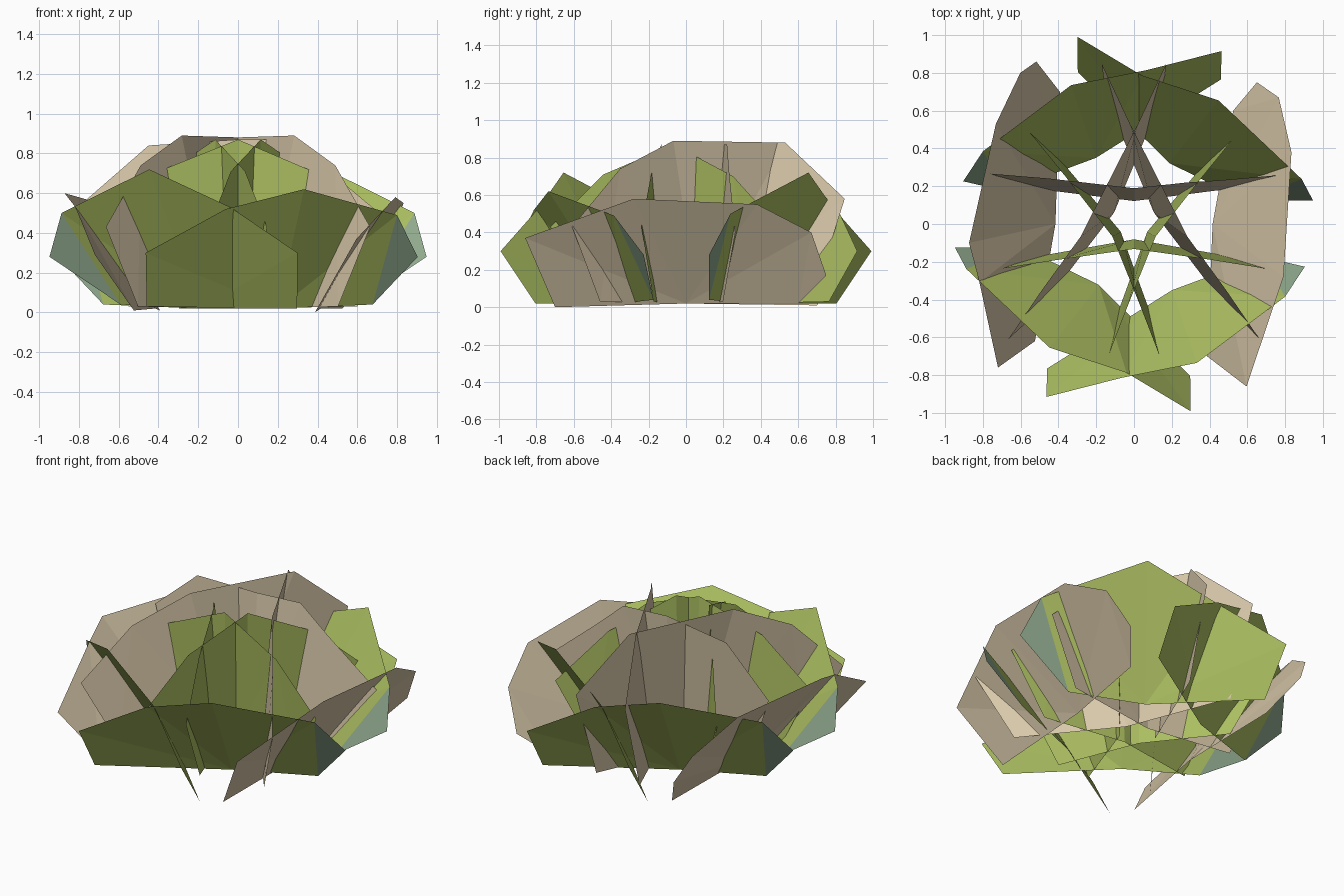
import bpy, bmesh, math

if "Cube" in bpy.data.objects:
    bpy.data.objects.remove(bpy.data.objects["Cube"])


def material(name, rgb):
    m = bpy.data.materials.new(name)
    m.diffuse_color = (*rgb, 1)
    m.use_nodes = True
    m.node_tree.nodes["Principled BSDF"].inputs["Base Color"].default_value = m.diffuse_color
    return m


GREEN = material("leaf_green", (0.41, 0.52, 0.12))
BROWN = material("dry_brown", (0.69, 0.58, 0.40))
TEAL = material("leaf_tip_teal", (0.28, 0.40, 0.27))

# Leaf card outlines: (distance along card, height), from one bottom corner over the top
SIDE_RIGHT = [(0.60, 0.02), (0.75, 0.17), (0.67, 0.40), (0.38, 0.55),
              (-0.28, 0.58), (-0.86, 0.37), (-0.70, 0.0)]
SIDE_LEFT = [(0.62, 0.01), (0.76, 0.29), (0.31, 0.53), (0.10, 0.60),
             (-0.53, 0.56), (-0.80, 0.38), (-0.86, 0.22), (-0.70, 0.01)]
LOW = [(0.50, 0.04), (0.67, 0.28), (0.50, 0.49), (-0.08, 0.62),
       (-0.46, 0.52), (-0.86, 0.30), (-0.78, 0.03)]
TALL = [(0.45, 0.04), (0.76, 0.28), (0.65, 0.50), (0.06, 0.72),
        (-0.36, 0.53), (-0.755, 0.30), (-0.66, 0.02)]
INNER_DRY = [(0.65, 0.03), (0.86, 0.43), (0.55, 0.74), (0.20, 0.89),
             (-0.47, 0.88), (-0.82, 0.58), (-0.66, 0.03)]
INNER_BACK = [(0.55, 0.03), (0.76, 0.57), (0.45, 0.84), (0.0, 0.87),
              (-0.28, 0.87), (-0.46, 0.71), (-0.83, 0.40), (-0.60, 0.03)]
INNER_LEAF = [(0.52, 0.03), (0.71, 0.43), (0.40, 0.70), (0.0, 0.87),
              (-0.40, 0.71), (-0.70, 0.43), (-0.52, 0.03)]


def card(name, heading, outline, mats, base, lean, bow, yaw=0.0, flip=1,
         power=2, fade=0.0):
    """One bowed, leaning leaf card facing outward along heading (degrees)."""
    a = math.radians(heading)
    bm = bmesh.new()

    def vert(u, z):
        u *= flip
        n = (base + lean * z * (1 - fade * abs(u))
             + bow * abs(u) ** power + yaw * u)
        return bm.verts.new((n * math.cos(a) - u * math.sin(a),
                             n * math.sin(a) + u * math.cos(a), z))

    root = vert(0.0, 0.02)
    rim = [vert(u, z) for u, z in outline]
    tip = bm.faces.new(rim[:3])
    tip.material_index = len(mats) - 1
    fan = [rim[0]] + rim[2:]
    for p, q in zip(fan, fan[1:]):
        bm.faces.new((root, p, q))
    if flip < 0:
        bmesh.ops.reverse_faces(bm, faces=bm.faces[:])
    me = bpy.data.meshes.new(name)
    bm.to_mesh(me)
    bm.free()
    for m in mats:
        me.materials.append(m)
    ob = bpy.data.objects.new(name, me)
    bpy.context.collection.objects.link(ob)


# Outer ring: dry leaf on each side, low and tall green leaves front and back
for half, label, side in ((0, "a", SIDE_RIGHT), (180, "b", SIDE_LEFT)):
    card("outer_dry_leaf_" + label, half, side, [BROWN], 0.40, 0.80, 0.13, 0.11,
         fade=0.4)
    card("outer_low_leaf_" + label, 300 + half, LOW, [GREEN, TEAL],
         0.39, 0.70, 0.15, 0.08, fade=0.45)
    card("outer_tall_leaf_" + label, 240 + half, TALL, [GREEN, TEAL],
         0.36, 0.62, 0.29, 0.08, flip=-1, fade=0.45)

# Inner ring: near-upright crossing cards, dry at the back and green in front
for k, (heading, flip, dry) in enumerate(((30, -1, INNER_DRY), (90, 1, INNER_BACK),
                                          (150, 1, INNER_DRY))):
    card(f"inner_dry_leaf_{k}", heading, dry, [BROWN], 0.12, 0.08, 0.14,
         flip=flip, power=1.2)
    card(f"inner_green_leaf_{k}", heading + 180, INNER_LEAF, [GREEN],
         0.08, 0.06, 0.20, flip=flip, power=1.2)
